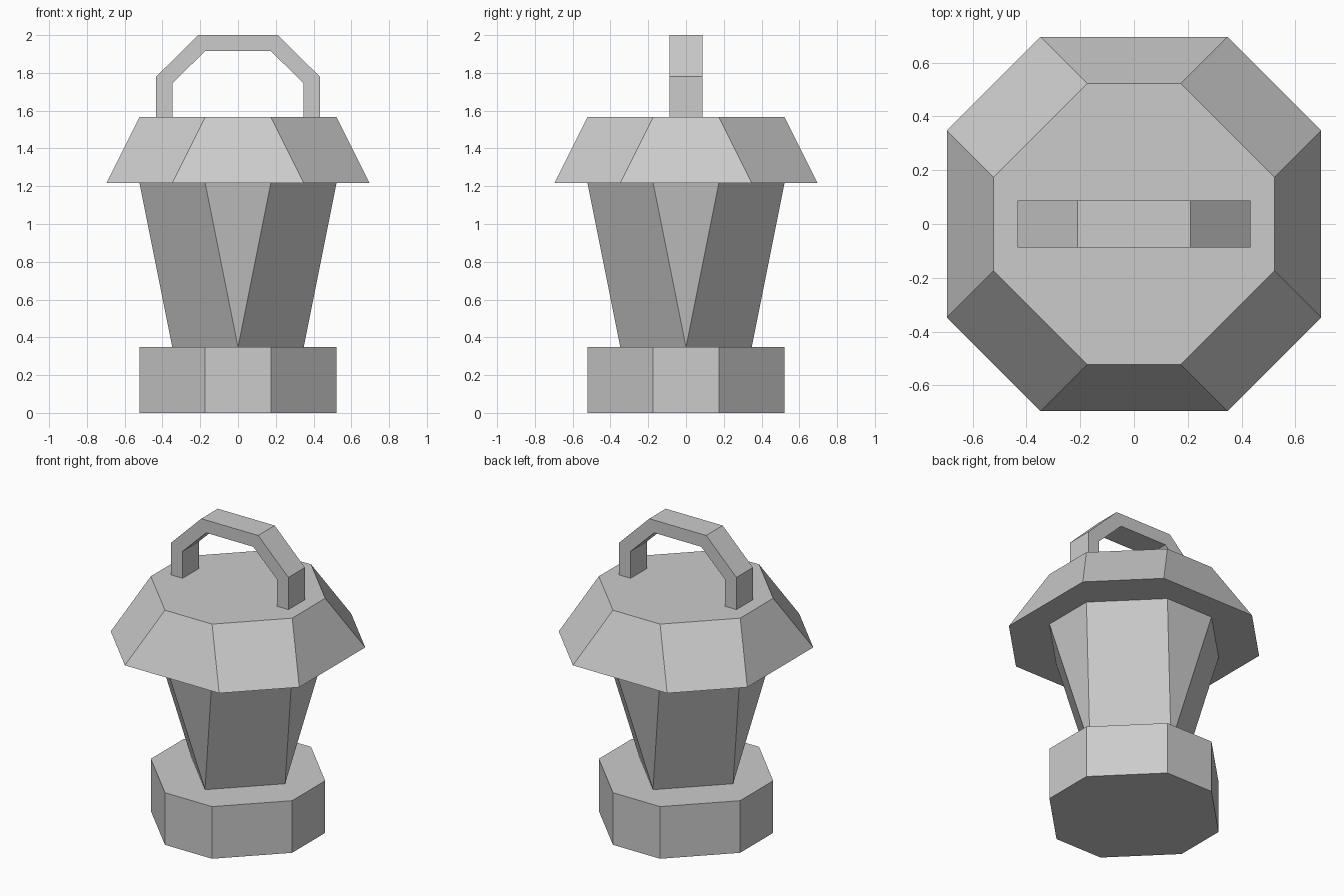
import bpy
import bmesh

if "Cube" in bpy.data.objects:
    bpy.data.objects.remove(bpy.data.objects["Cube"])


def loft(name, rings):
    """Skin a list of equal-length point rings and cap both ends."""
    bm = bmesh.new()
    loops = [[bm.verts.new(p) for p in ring] for ring in rings]
    for a, b in zip(loops, loops[1:]):
        for i in range(len(a)):
            j = (i + 1) % len(a)
            bm.faces.new((a[i], a[j], b[j], b[i]))
    bm.faces.new(loops[0][::-1])
    bm.faces.new(loops[-1])
    bmesh.ops.remove_doubles(bm, verts=bm.verts[:], dist=1e-4)
    bmesh.ops.recalc_face_normals(bm, faces=bm.faces[:])
    mesh = bpy.data.meshes.new(name)
    bm.to_mesh(mesh)
    bm.free()
    obj = bpy.data.objects.new(name, mesh)
    bpy.context.collection.objects.link(obj)
    return obj


def octagon(half_side, reach, z):
    """Octagon with axis-facing sides of width 2*half_side at distance reach."""
    s, r = half_side, reach
    return [(s, -r, z), (r, -s, z), (r, s, z), (s, r, z),
            (-s, r, z), (-r, s, z), (-r, -s, z), (-s, -r, z)]


U = 2 / 11.5  # grid unit shared by all parts
BASE_TOP, ROOF_BOTTOM, ROOF_TOP, TOP = 2 * U, 7 * U, 9 * U, 2.0

# Base slab
loft("base", [octagon(U, 3 * U, 0), octagon(U, 3 * U, BASE_TOP)])

# Lamp body: a diamond at the bottom widening to an octagon at the top
loft("lamp_body", [octagon(0, 2 * U, BASE_TOP), octagon(U, 3 * U, ROOF_BOTTOM)])

# Sloped roof
loft("roof", [octagon(2 * U, 4 * U, ROOF_BOTTOM), octagon(U, 3 * U, ROOF_TOP)])

# Carrying handle: a rectangular section swept along an arch
half_arch = [((0.433, ROOF_TOP), (0.348, ROOF_TOP)),
             ((0.433, 1.78), (0.348, 1.745)),
             ((0.21, TOP), (0.174, 1.915))]
arch = half_arch + [((-xo, zo), (-xi, zi))
                    for (xo, zo), (xi, zi) in reversed(half_arch)]
d = U / 2
loft("handle", [[(xo, -d, zo), (xo, d, zo), (xi, d, zi), (xi, -d, zi)]
                for (xo, zo), (xi, zi) in arch])
